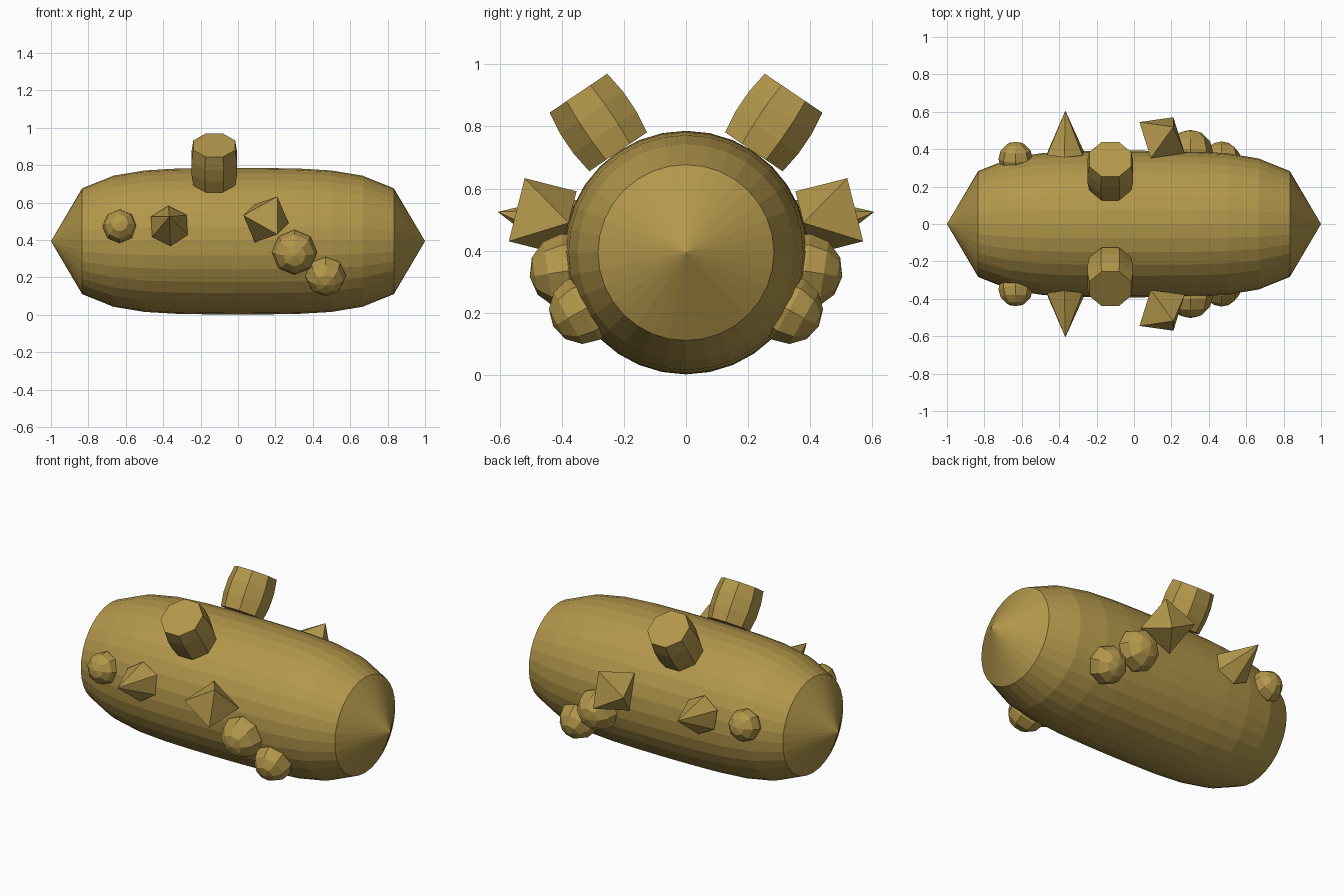
import bpy, bmesh
from math import sin, cos, pi, radians
from mathutils import Matrix, Vector

if "Cube" in bpy.data.objects:
    bpy.data.objects.remove(bpy.data.objects["Cube"])

AXIS_Z = 0.394
mat = bpy.data.materials.new("ochre")
mat.diffuse_color = (0.45, 0.31, 0.07, 1)
mat.use_nodes = True
mat.node_tree.nodes["Principled BSDF"].inputs["Base Color"].default_value = mat.diffuse_color


def finish(name, bm, matrix, mirrored):
    bm.transform(matrix)
    bmesh.ops.recalc_face_normals(bm, faces=bm.faces)
    me = bpy.data.meshes.new(name)
    bm.to_mesh(me)
    bm.free()
    me.materials.append(mat)
    ob = bpy.data.objects.new(name, me)
    bpy.context.collection.objects.link(ob)
    if mirrored:
        mod = ob.modifiers.new("mirror", 'MIRROR')
        mod.use_axis = (False, True, False)
        mod.use_clip = False
        mod.use_mirror_merge = False


def lathe(profile, sides, phase=0.0):
    """Closed flat-faced solid from (radius, height) pairs around local z."""
    bm = bmesh.new()
    rings = []
    for r, h in profile:
        if r == 0:
            rings.append([bm.verts.new((0, 0, h))] * sides)
        else:
            rings.append([bm.verts.new((r * cos(phase + 2 * pi * i / sides),
                                        r * sin(phase + 2 * pi * i / sides), h))
                          for i in range(sides)])
    for a, b in zip(rings, rings[1:]):
        for i in range(sides):
            j = (i + 1) % sides
            bm.faces.new(list(dict.fromkeys((a[i], a[j], b[j], b[i]))))
    for ring, (r, h) in ((rings[0], profile[0]), (rings[-1], profile[-1])):
        if r > 0:
            bm.faces.new(ring)
    return bm


def on_body(x, elevation, radius):
    """Local z points straight out of the front side of the body."""
    c, s = cos(radians(elevation)), sin(radians(elevation))
    n = Vector((0, -c, s))
    p = Vector((x, 0, AXIS_Z)) + n * radius
    return Matrix(((1, 0, n.x, p.x), (0, s, n.y, p.y),
                   (0, c, n.z, p.z), (0, 0, 0, 1)))


# Main body: long barrel with conical ends
half = [(0, 1), (0.283, 0.833), (0.35, 0.667), (0.378, 0.5),
        (0.388, 0.333), (0.391, 0.167)]
body = [(r, -h) for r, h in half] + [(0.392, 0)] + half[::-1]
finish("body", lathe(body, 32),
       Matrix.Translation((0, 0, AXIS_Z)) @ Matrix.Rotation(pi / 2, 4, 'Y'), False)

# Round knobs on both flanks
for name, x, elev, dist, r in (("small_knob", -0.633, 12.9, 0.358, 0.092),
                               ("large_knob", 0.302, -8.8, 0.388, 0.121),
                               ("lower_knob", 0.468, -29.1, 0.379, 0.11)):
    prof = [(0 if k in (0, 6) else r * sin(pi * k / 6), -r * cos(pi * k / 6))
            for k in range(7)]
    finish(name, lathe(prof, 8), on_body(x, elev, dist), True)

# Six-sided spikes
finish("spike", lathe([(0.11, 0), (0, 0.232)], 6, radians(33)),
       on_body(-0.367, 12.2, 0.388), True)

# Octahedral crystals resting on one face
bm = bmesh.new()
for h, phase in ((0, 0), (0.172, pi / 3)):
    for i in range(3):
        a = phase + i * 2 * pi / 3
        bm.verts.new((0.121 * cos(a), 0.121 * sin(a), h))
bmesh.ops.convex_hull(bm, input=bm.verts)
finish("crystal", bm, on_body(0.15, 14.2, 0.39), True)

# Eight-sided bulging stubs on the upper sides
finish("upper_stub", lathe([(0.121, 0), (0.132, 0.076), (0.132, 0.152), (0.121, 0.228)],
                           8, pi / 8),
       on_body(-0.127, 56, 0.391), True)
